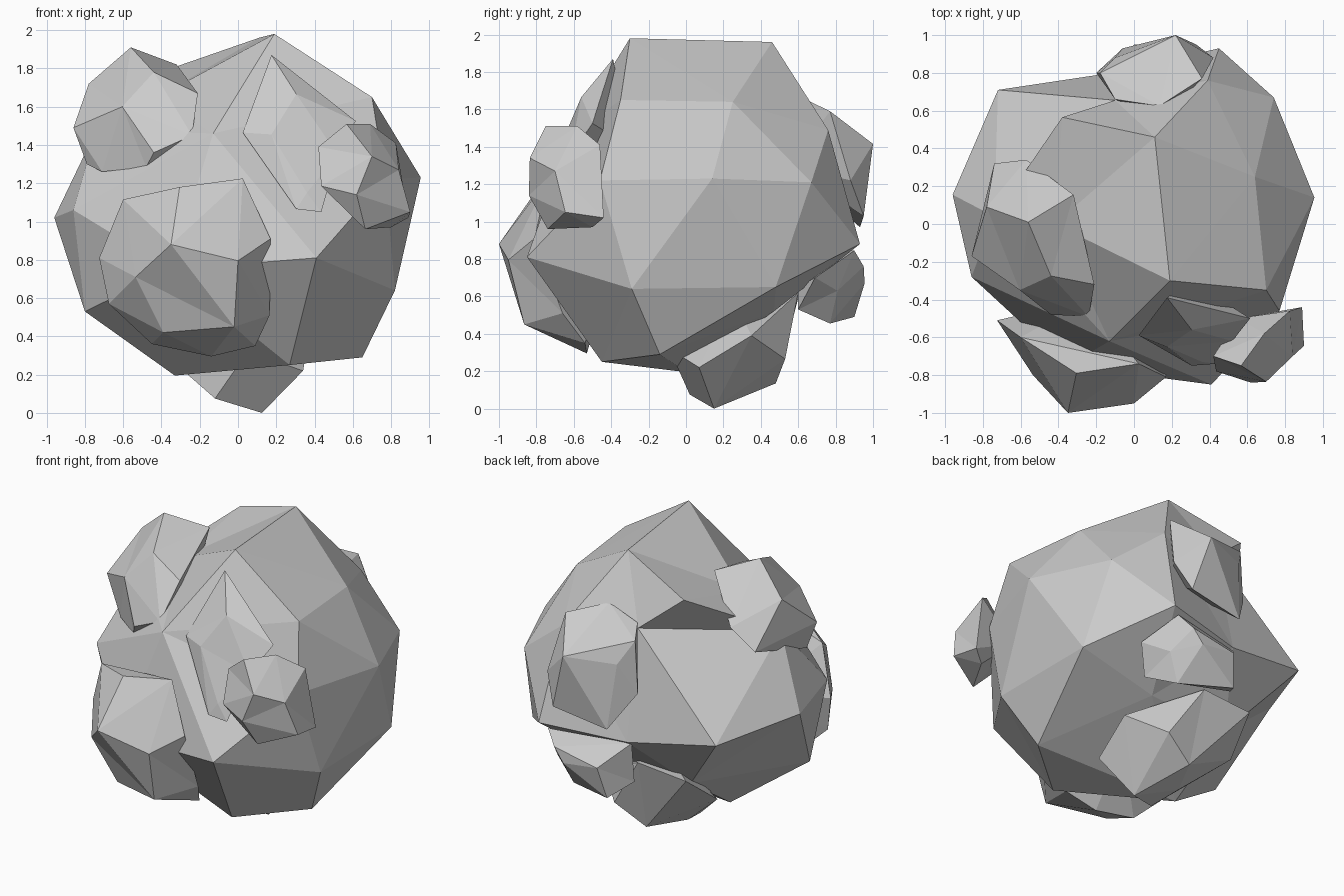
import bpy, bmesh
from mathutils import Vector


def rock(name, pts, centre, flips=()):
    """Faceted rock: wrap a sphere around the centre, then pull its corners to the given points.
    flips lists corner pairs whose joining edge is turned to cross the other way."""
    pts = [Vector(p) for p in pts]
    c = Vector(centre)
    bm = bmesh.new()
    verts = [bm.verts.new((p - c).normalized()) for p in pts]
    bmesh.ops.convex_hull(bm, input=verts)
    bmesh.ops.recalc_face_normals(bm, faces=bm.faces)
    for v, p in zip(verts, pts):
        v.co = p
    for a, b in flips:
        edge = bm.edges.get((verts[a], verts[b]))
        if edge:
            bmesh.ops.rotate_edges(bm, edges=[edge], use_ccw=False)
    mesh = bpy.data.meshes.new(name)
    bm.to_mesh(mesh)
    bm.free()
    ob = bpy.data.objects.new(name, mesh)
    bpy.context.collection.objects.link(ob)
    return ob


# Main boulder
rock("boulder_body", [
    (.19, -.30, 1.98), (.11, .46, 1.96), (.70, -.35, 1.65), (.64, .25, 1.64),
    (.955, .14, 1.23), (.74, .67, 1.21), (.39, .76, 1.49), (.45, .93, .88),
    (.41, -.85, .81), (.82, -.29, .64), (.81, .48, .65), (.65, -.14, .29),
    (.27, -.45, .25), (-.33, .0, .195), (.77, -.46, 1.22), (-.13, -.62, 1.46),
    (-.96, .155, 1.02), (-.86, -.28, 1.06), (-.80, -.18, .53), (-.72, .71, .95),
    (-.38, .565, 1.79), (-.10, .655, 1.56), (-.74, .04, 1.48), (-.42, .0, 1.65),
    (-.12, .80, .85), (-.35, -.75, .75), (.25, .47, .52), (-.35, .45, .50),
], (0, 0, 1.05), flips=[(20, 19)])

# Lump on the upper left
rock("upper_left_lump", [
    (-.56, .01, 1.91), (-.78, .09, 1.72), (-.86, -.17, 1.49), (-.605, -.35, 1.60),
    (-.44, -.275, 1.78), (-.21, -.32, 1.67), (-.44, -.48, 1.36), (-.24, -.49, 1.45),
    (-.79, -.16, 1.30), (-.71, -.24, 1.26), (-.48, -.43, 1.285), (-.57, .34, 1.57),
    (-.74, .32, 1.44), (-.32, .155, 1.82), (-.35, 0, 1.40),
], (-.5, -.07, 1.56))

# Large lump low on the front
rock("front_lump", [
    (-.35, -1.0, .88), (0, -.95, .795), (-.39, -.73, .42), (-.02, -.865, .45),
    (-.535, -.80, .71), (.17, -.81, .91), (-.725, -.51, .81), (-.305, -.79, 1.18),
    (.025, -.74, 1.225), (-.60, -.60, 1.115), (-.675, -.55, .57), (-.45, -.54, .36),
    (-.14, -.53, .295), (.09, -.54, .35), (.165, -.66, .51), (-.25, -.40, .75),
], (-.25, -.66, .75), flips=[(0, 2)])

# Small lump on the front right
rock("front_right_lump", [
    (.567, -.75, 1.51), (.69, -.58, 1.51), (.70, -.835, 1.34), (.62, -.84, 1.14),
    (.42, -.70, 1.39), (.435, -.78, 1.185), (.84, -.70, 1.27), (.90, -.645, 1.05),
    (.665, -.74, .96), (.80, -.50, .97), (.825, -.46, 1.41), (.89, -.44, 1.02),
    (.55, -.50, 1.2),
], (.68, -.63, 1.22))

# Shallow ridge across the upper front
rock("front_ridge", [
    (.175, -.39, 1.87), (.305, -.56, 1.665), (.615, -.50, 1.525), (.025, -.59, 1.465),
    (.175, -.65, 1.455), (.36, -.73, 1.15), (.305, -.75, 1.065), (.435, -.74, 1.05),
    (.52, -.62, 1.35), (.30, -.30, 1.40),
], (.32, -.48, 1.42))

# Foot under the body
rock("bottom_lump", [
    (.125, .15, 0), (-.12, .02, .075), (-.17, .22, .12), (-.04, .48, .135),
    (.165, .53, .265), (.37, .35, .39), (.34, .07, .22), (.05, -.09, .32),
    (-.06, .60, .62), (-.42, .60, .59), (-.48, .35, .39), (0, .25, .60),
], (0, .30, .33))

# Small lump low on the back
rock("back_lower_lump", [
    (-.04, .90, .49), (.30, .77, .455), (.32, .95, .76), (0, .95, .70),
    (.25, .955, .67), (-.14, .75, .57), (-.14, .78, .84), (.40, .90, .845),
    (.52, .69, .70), (.42, .60, .53), (.39, .81, .63), (.15, .60, .65),
], (.17, .78, .66))

# Lump on the upper back
rock("back_upper_lump", [
    (.36, .77, 1.59), (.135, .625, 1.66), (-.18, .80, 1.55), (.22, 1.0, 1.415),
    (-.10, .88, 1.40), (-.20, .80, 1.20), (-.06, .93, .97), (.33, .95, 1.03),
    (.42, .88, 1.22), (-.10, .66, 1.60), (.15, .55, 1.30),
], (.13, .75, 1.33))
